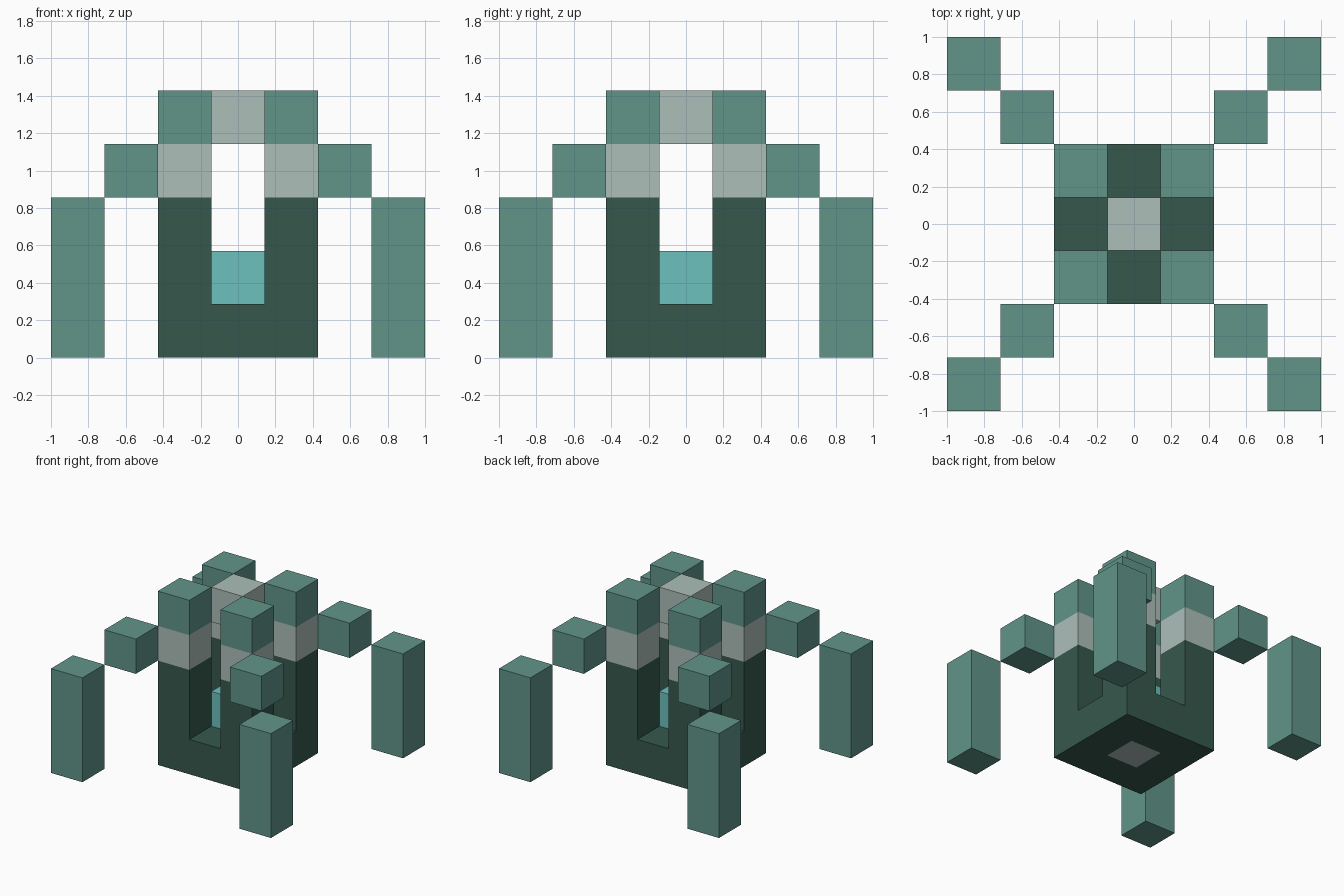
import bpy
import bmesh
from mathutils import Vector

U = 2 / 7  # edge of one block

cube = bpy.data.objects.get("Cube")
if cube:
    bpy.data.objects.remove(cube, do_unlink=True)


def make_material(name, srgb):
    colour = [((c / 255 + 0.055) / 1.055) ** 2.4 for c in srgb] + [1.0]
    mat = bpy.data.materials.new(name)
    mat.use_nodes = True
    mat.diffuse_color = colour
    mat.node_tree.nodes["Principled BSDF"].inputs["Base Color"].default_value = colour
    return mat


sea_green = make_material("sea green", (97, 149, 137))
dark_green = make_material("dark green", (54, 88, 76))
pale_grey = make_material("pale grey", (173, 191, 186))
turquoise = make_material("turquoise", (108, 193, 189))

CORNERS = {"front_right": (-1, -1), "front_left": (1, -1),
           "back_right": (-1, 1), "back_left": (1, 1)}


def column(x, y, bottom, top):
    """Stack of blocks from one level up to, but not including, another."""
    return {(x, y, z) for z in range(bottom, top)}


# Base: square ring with four corner posts
base = {(x, y, 0) for x in (-1, 0, 1) for y in (-1, 0, 1)} - {(0, 0, 0)}
for sx, sy in CORNERS.values():
    base |= column(sx, sy, 1, 3)

parts = [
    ("base_with_posts", base, dark_green),
    ("floor_plug", column(0, 0, 0, 1), pale_grey),
    ("core", column(0, 0, 1, 2), turquoise),
    ("top_block", column(0, 0, 4, 5), pale_grey),
]

# Four corners: post band, post cap, arm joint and leg
for side, (sx, sy) in CORNERS.items():
    parts += [
        (side + "_band", column(sx, sy, 3, 4), pale_grey),
        (side + "_cap", column(sx, sy, 4, 5), sea_green),
        (side + "_arm", column(2 * sx, 2 * sy, 3, 4), sea_green),
        (side + "_leg", column(3 * sx, 3 * sy, 0, 3), sea_green),
    ]

occupied = set().union(*(cells for _, cells, _ in parts))


def build(name, cells, mat):
    """Make the outer skin of a group of blocks, without buried faces."""
    bm = bmesh.new()
    for cell in cells:
        centre = Vector(cell) + Vector((0, 0, 0.5))
        for axis in range(3):
            for sign in (-1, 1):
                normal = Vector((0, 0, 0))
                normal[axis] = sign
                if tuple(int(v) for v in Vector(cell) + normal) in occupied:
                    continue
                side = Vector((0, 0, 0))
                side[(axis + 1) % 3] = 0.5
                up = normal.cross(side)
                middle = centre + normal / 2
                ring = (-side - up, side - up, side + up, up - side)
                bm.faces.new([bm.verts.new((middle + r) * U) for r in ring])
    bmesh.ops.remove_doubles(bm, verts=bm.verts[:], dist=0.001)
    bmesh.ops.dissolve_limit(bm, angle_limit=0.01, verts=bm.verts[:], edges=bm.edges[:])
    mesh = bpy.data.meshes.new(name)
    bm.to_mesh(mesh)
    bm.free()
    mesh.materials.append(mat)
    bpy.context.collection.objects.link(bpy.data.objects.new(name, mesh))


for part in parts:
    build(*part)
